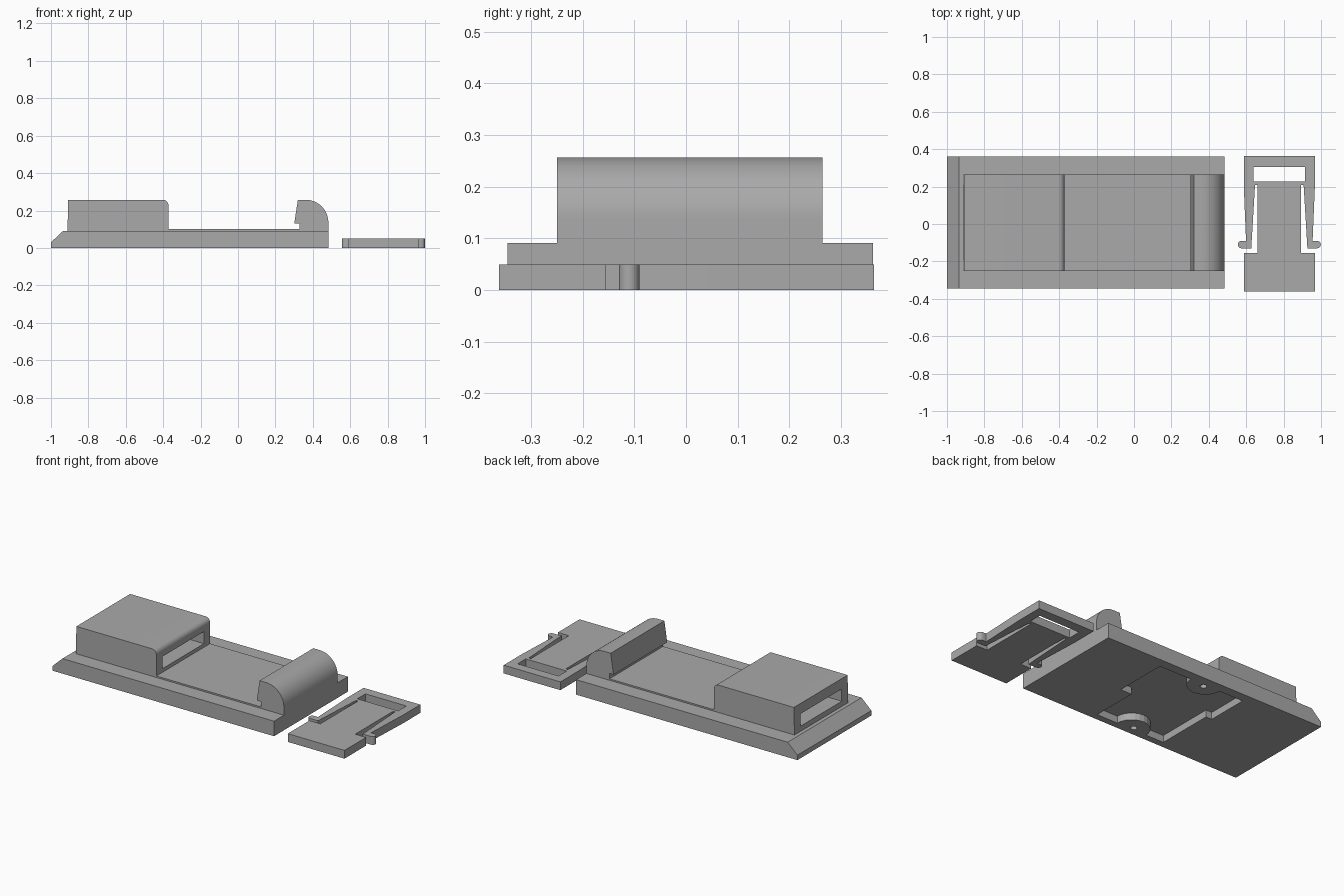
import bpy, bmesh, math
from mathutils import Vector

cube = bpy.data.objects.get("Cube")
if cube:
    bpy.data.objects.remove(cube)

grey = bpy.data.materials.new("plain grey")
grey.use_nodes = True
tone = (0.4, 0.4, 0.4, 1)
grey.diffuse_color = tone
grey.node_tree.nodes["Principled BSDF"].inputs["Base Color"].default_value = tone


def prism(name, points, low, high, axis="z"):
    """Extrude a flat outline: x,y along z, or x,z along y."""
    bm = bmesh.new()
    place = (lambda a, b: (a, b, low)) if axis == "z" else (lambda a, b: (a, low, b))
    face = bm.faces.new([bm.verts.new(place(a, b)) for a, b in points])
    grown = bmesh.ops.extrude_face_region(bm, geom=[face])["geom"]
    move = Vector((0, 0, high - low)) if axis == "z" else Vector((0, high - low, 0))
    bmesh.ops.translate(bm, vec=move, verts=[g for g in grown if isinstance(g, bmesh.types.BMVert)])
    bmesh.ops.recalc_face_normals(bm, faces=bm.faces)
    mesh = bpy.data.meshes.new(name)
    bm.to_mesh(mesh)
    bm.free()
    mesh.materials.append(grey)
    obj = bpy.data.objects.new(name, mesh)
    bpy.context.collection.objects.link(obj)
    return obj


def arc(cx, cy, r, start, end, steps=12):
    angles = [math.radians(start + (end - start) * i / steps) for i in range(steps + 1)]
    return [(cx + r * math.cos(t), cy + r * math.sin(t)) for t in angles]


def rect(x0, x1, y0, y1):
    return [(x0, y0), (x1, y0), (x1, y1), (x0, y1)]


def cut(obj, cutter):
    mod = obj.modifiers.new(cutter.name, "BOOLEAN")
    mod.operation = "DIFFERENCE"
    mod.solver = "EXACT"
    mod.object = cutter
    cutter.hide_render = True
    cutter.hide_viewport = True
    cutter.hide_set(True)


def smooth(obj):
    bpy.ops.object.select_all(action="DESELECT")
    obj.select_set(True)
    bpy.context.view_layer.objects.active = obj
    bpy.ops.object.shade_smooth_by_angle(angle=math.radians(30))


# Base plate with a chamfered end
base = prism("base_plate", [(-1, 0), (0.483, 0), (0.483, 0.091), (-0.935, 0.091), (-1, 0.03)],
             -0.345, 0.362, "y")

# Pocket under the base, with a rounded screw land on each side
boss_x, wall = -0.24, 0.305
pocket = [(-0.46, -wall)]
pocket += arc(boss_x, -wall, 0.1, 180, 0)
pocket += [(0, -wall), (0, -0.02), (0.075, -0.02), (0.075, wall)]
pocket += arc(boss_x, wall, 0.1, 0, -180)
pocket += [(-0.5, wall), (-0.5, 0.05), (-0.46, 0.05)]
cut(base, prism("pocket_cutter", pocket, -0.05, 0.042))
for side, label in ((-1, "front"), (1, "back")):
    hole = arc(boss_x, side * 0.29, 0.018, 0, 345, 23)
    cut(base, prism(label + "_screw_hole_cutter", hole, -0.05, 0.06))

# Raised floor between the housing and the hook
y0, y1 = -0.25, 0.264
prism("floor_pad", rect(-0.5, 0.4, 0.07, 0.1), y0, y1, "y")

# Housing with a rounded top edge and a slot running through it
housing = prism("housing", [(-0.912, 0.07), (-0.372, 0.07)]
                + arc(-0.402, 0.227, 0.03, 0, 90, 8) + [(-0.908, 0.257)], y0, y1, "y")
cut(housing, prism("slot_cutter", rect(-1.1, -0.2, 0.122, 0.195), -0.19, 0.205, "y"))
smooth(housing)

# Hooked, rounded stop at the other end
hook = prism("hooked_stop", [(0.328, 0.07), (0.483, 0.07)]
             + arc(0.363, 0.137, 0.12, 0, 90, 16)
             + [(0.32, 0.257), (0.301, 0.132), (0.328, 0.132)], y0, y1, "y")
smooth(hook)

# Loose spring clip: half outline mirrored about its centre line
mid = 0.777
half = [(0, -0.362), (0.19, -0.362), (0.19, -0.155), (0.117, -0.155), (0.117, 0.208),
        (0.13, 0.208), (0.15, -0.13)]
half += arc(0.202, -0.11, 0.02, -90, 90, 10)
half += [(0.19, -0.09), (0.172, 0.2), (0.19, 0.2), (0.19, 0.364), (0, 0.364)]
half[-4] = (0.178, -0.09)
half[-3:-3] = []
outline = [(mid + x, y) for x, y in half] + [(mid - x, y) for x, y in reversed(half[1:-1])]
clip = prism("spring_clip", outline, 0, 0.05)
cut(clip, prism("clip_window_cutter", rect(mid - 0.137, mid + 0.137, 0.228, 0.306), -0.05, 0.1))
smooth(clip)
